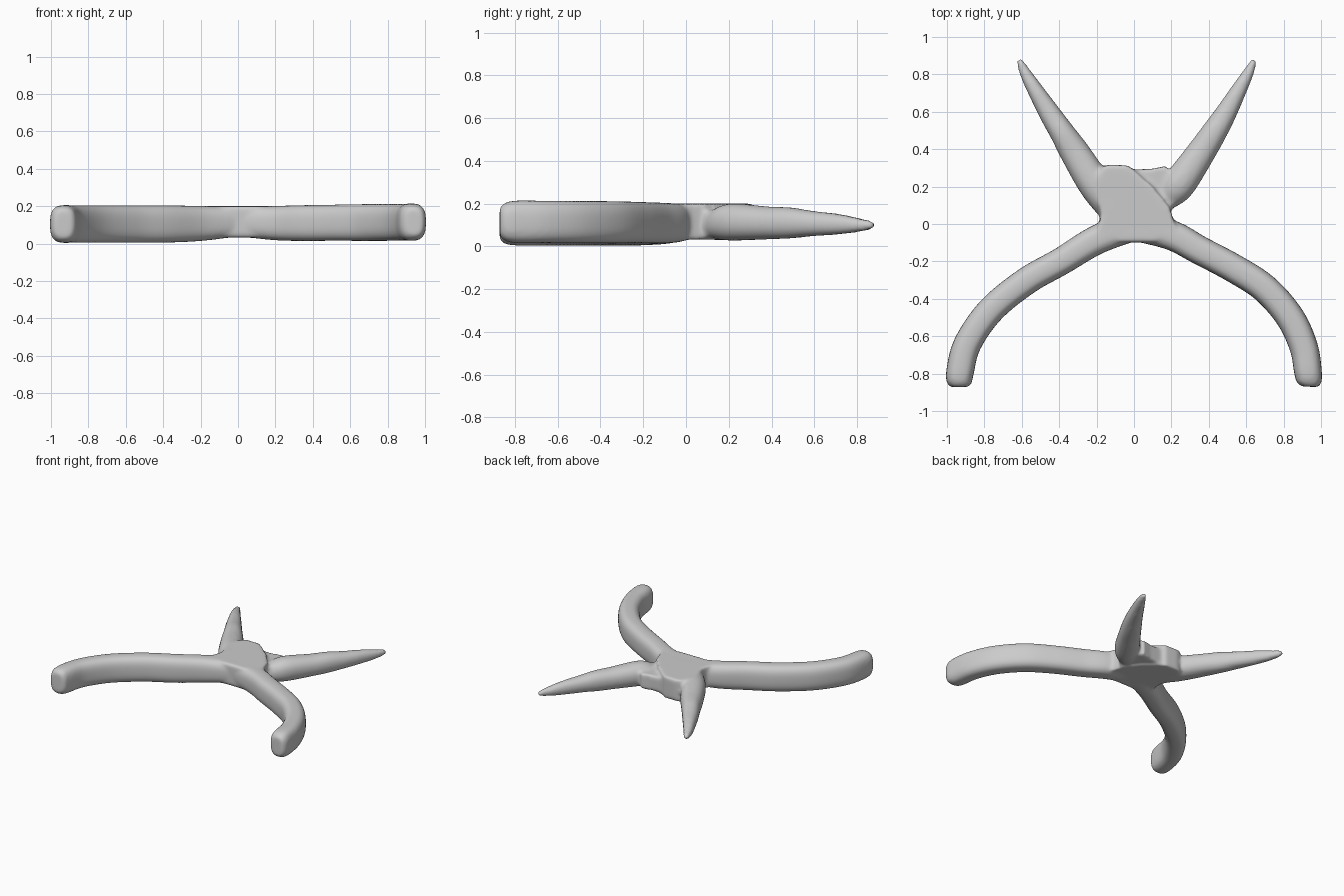
import bpy, bmesh, math
from mathutils import Vector

if "Cube" in bpy.data.objects:
    bpy.data.objects.remove(bpy.data.objects["Cube"])

grey = bpy.data.materials.new("mid grey")
grey.diffuse_color = (0.6, 0.6, 0.6, 1)
grey.use_nodes = True
grey.node_tree.nodes["Principled BSDF"].inputs["Base Color"].default_value = grey.diffuse_color
parts = []


def add_object(name, bm):
    bmesh.ops.recalc_face_normals(bm, faces=bm.faces)
    mesh = bpy.data.meshes.new(name)
    bm.to_mesh(mesh)
    bm.free()
    mesh.materials.append(grey)
    ob = bpy.data.objects.new(name, mesh)
    bpy.context.collection.objects.link(ob)
    parts.append(ob)


def smooth_rows(rows, steps=6):
    # Catmull-Rom through stations (x, y, z, half width, half height)
    pts = [Vector(r) for r in rows]
    out = []
    for i in range(len(pts) - 1):
        a, b, c, d = pts[max(i - 1, 0)], pts[i], pts[i + 1], pts[min(i + 2, len(pts) - 1)]
        for s in range(steps):
            t = s / steps
            out.append(0.5 * (2 * b + (c - a) * t + (2 * a - 5 * b + 4 * c - d) * t * t
                              + (3 * b - a - 3 * c + d) * t ** 3))
    return out + [pts[-1]]


def sweep(name, rows, power, sides=28):
    # Superellipse section carried along a path, capped at both ends
    path = smooth_rows(rows)
    bm = bmesh.new()
    rings = []
    for i, p in enumerate(path):
        q, r = path[max(i - 1, 0)], path[min(i + 1, len(path) - 1)]
        side = Vector((-(r[1] - q[1]), r[0] - q[0])).normalized()
        ring = []
        for k in range(sides):
            a = 2 * math.pi * k / sides
            u = math.copysign(abs(math.cos(a)) ** power, math.cos(a)) * p[3]
            v = math.copysign(abs(math.sin(a)) ** power, math.sin(a)) * p[4]
            ring.append(bm.verts.new((p[0] + side.x * u, p[1] + side.y * u, p[2] + v)))
        rings.append(ring)
    for a, b in zip(rings, rings[1:]):
        for k in range(sides):
            bm.faces.new((a[k], a[(k + 1) % sides], b[(k + 1) % sides], b[k]))
    bm.faces.new(rings[0])
    bm.faces.new(rings[-1])
    add_object(name, bm)


# Long curved arms
sweep("left_arm", [
    (-.933, -.872, .105, .045, .07), (-.933, -.85, .105, .066, .092), (-.93, -.79, .105, .074, .101),
    (-.89, -.64, .105, .074, .101), (-.765, -.46, .105, .074, .101), (-.575, -.305, .105, .074, .101),
    (-.39, -.2, .105, .074, .1), (-.2, -.085, .108, .078, .094), (0, -.01, .118, .08, .08)], .7)
sweep("right_arm", [
    (.938, -.87, .115, .045, .07), (.938, -.845, .115, .066, .09), (.93, -.79, .115, .074, .1),
    (.908, -.66, .115, .076, .099), (.835, -.5, .114, .077, .099), (.7, -.345, .113, .077, .099),
    (.53, -.235, .112, .077, .097), (.35, -.14, .11, .077, .096), (.2, -.06, .11, .08, .092),
    (0, -.01, .118, .08, .08)], .7)

# Tapered, slightly rippled prongs
sweep("left_prong", [
    (-.615, .88, .1, .016, .018), (-.585, .815, .1, .03, .032), (-.53, .72, .104, .043, .048),
    (-.45, .59, .107, .058, .06), (-.385, .49, .11, .067, .073), (-.315, .38, .11, .08, .077),
    (-.2, .2, .114, .09, .086), (-.08, .06, .114, .09, .08)], .9)
sweep("right_prong", [
    (.643, .878, .1, .016, .018), (.612, .81, .1, .03, .032), (.56, .715, .104, .043, .048),
    (.49, .59, .107, .058, .06), (.425, .485, .11, .069, .073), (.36, .385, .11, .077, .077),
    (.25, .225, .114, .088, .087), (.195, .155, .108, .075, .075), (.165, .11, .1, .05, .05)], .9)


# Central hub
def slab(name, outline, low, high):
    bm = bmesh.new()
    face = bm.faces.new([bm.verts.new((x, y, low)) for x, y in outline])
    top = bmesh.ops.extrude_face_region(bm, geom=[face])["geom"]
    bmesh.ops.translate(bm, vec=(0, 0, high - low),
                        verts=[v for v in top if isinstance(v, bmesh.types.BMVert)])
    add_object(name, bm)


slab("hub", [(-.2, -.05), (-.175, .05), (-.21, .2), (-.17, .305), (-.13, .318), (-.03, .312),
             (.02, .27), (.1, .2), (.19, .09), (.205, .04), (.23, -.04), (.1, -.098), (-.06, -.098)],
     .033, .2)
# Lower web filling the gap beside the right prong
slab("prong_web", [(-.02, .29), (.1, .295), (.17, .31), (.25, .2), (.2, .08), (.05, .1)], .045, .165)

# Blend everything into one soft body
bpy.ops.object.select_all(action='DESELECT')
for ob in parts:
    ob.select_set(True)
bpy.context.view_layer.objects.active = parts[0]
bpy.ops.object.join()
body = bpy.context.object
body.name = "four_armed_body"
remesh = body.modifiers.new("blend", 'REMESH')
remesh.mode = 'VOXEL'
remesh.voxel_size = 0.011
remesh.use_smooth_shade = True
soften = body.modifiers.new("soften", 'SMOOTH')
soften.factor = 0.5
soften.iterations = 12
